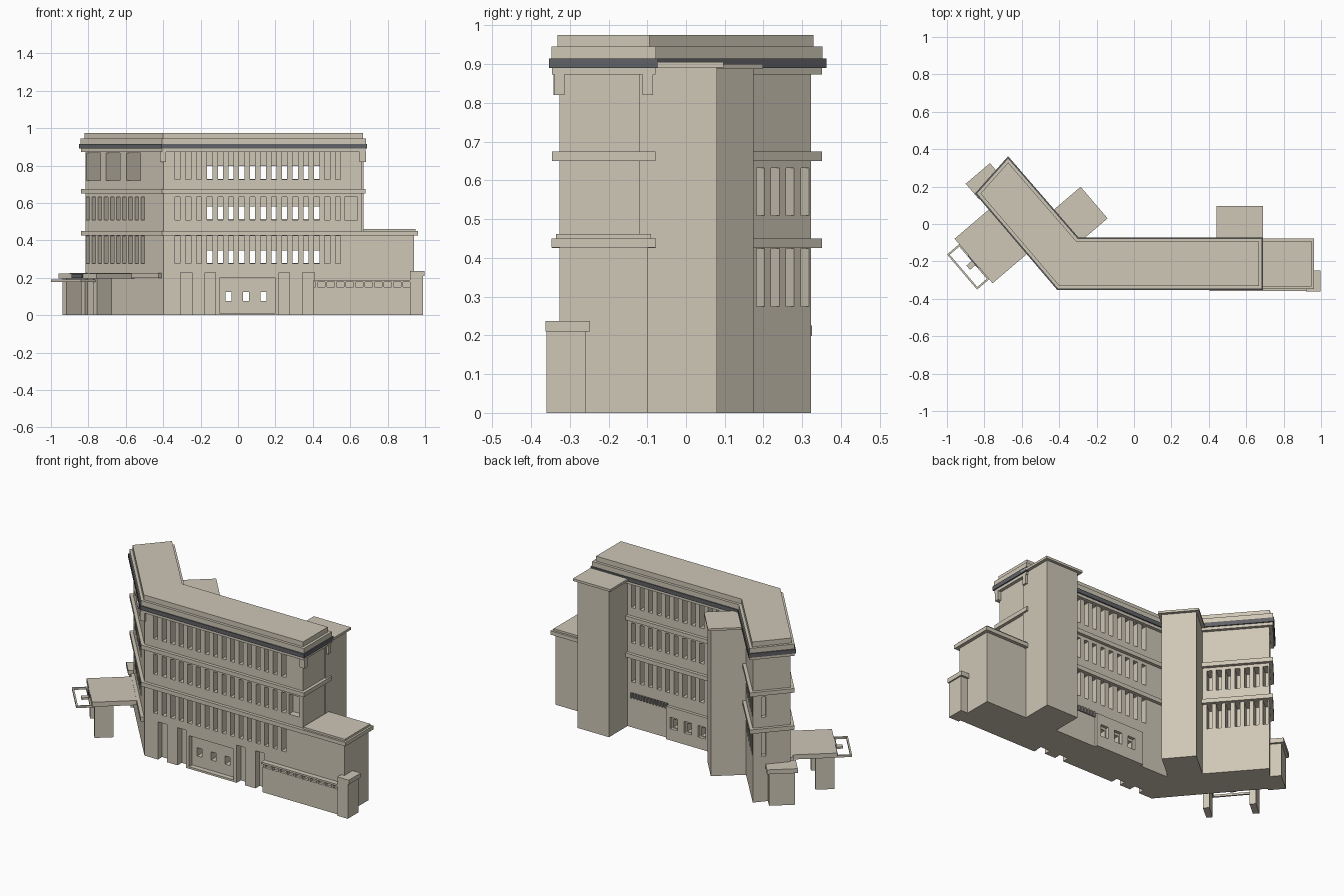
import bpy
import bmesh
import math
from mathutils import Matrix, Vector

cube = bpy.data.objects.get("Cube")
if cube:
    bpy.data.objects.remove(cube, do_unlink=True)


def material(name, rgb):
    m = bpy.data.materials.new(name)
    m.use_nodes = True
    m.diffuse_color = (*rgb, 1)
    m.node_tree.nodes["Principled BSDF"].inputs["Base Color"].default_value = (*rgb, 1)
    return m


STONE = material("warm stone", (0.62, 0.57, 0.47))
SLATE = material("slate grey", (0.12, 0.122, 0.135))

# Outline of the bent plan, and the local frame of the angled wing
PLAN = [Vector(p) for p in [(-0.41, -0.353), (0.69, -0.353), (0.69, -0.072),
                            (-0.297, -0.072), (-0.673, 0.362), (-0.85, 0.163)]]
ALONG = (PLAN[5] - PLAN[0]).normalized()
OUT = Vector((-ALONG.y, ALONG.x))
WING = Matrix(((ALONG.x, OUT.x, 0, PLAN[0].x), (ALONG.y, OUT.y, 0, PLAN[0].y),
               (0, 0, 1, 0), (0, 0, 0, 1)))
MAIN = Matrix.Identity(4)


def finish(name, bm, mat):
    bmesh.ops.recalc_face_normals(bm, faces=bm.faces)
    mesh = bpy.data.meshes.new(name)
    bm.to_mesh(mesh)
    bm.free()
    mesh.materials.append(mat)
    obj = bpy.data.objects.new(name, mesh)
    bpy.context.scene.collection.objects.link(obj)
    return obj


def boxes(name, specs, mat=STONE):
    """Each spec is frame, x range, y range, z range."""
    bm = bmesh.new()
    for frame, *ranges in specs:
        mid = Vector([(a + b) / 2 for a, b in ranges])
        size = [abs(b - a) for a, b in ranges]
        bmesh.ops.create_cube(bm, size=1, matrix=frame @ Matrix.Translation(mid)
                              @ Matrix.Diagonal((*size, 1)))
    return finish(name, bm, mat)


def slab(name, inset, z0, z1, mat=STONE):
    """Prism over the plan, moved inwards with mitred corners."""
    bm = bmesh.new()
    verts = []
    for i, p in enumerate(PLAN):
        a = (p - PLAN[i - 1]).normalized()
        b = (PLAN[(i + 1) % len(PLAN)] - p).normalized()
        na, nb = Vector((-a.y, a.x)), Vector((-b.y, b.x))
        q = p + (na + nb) * inset / (1 + na.dot(nb))
        verts.append(bm.verts.new((q.x, q.y, z0)))
    face = bm.faces.new(verts)
    ext = bmesh.ops.extrude_face_region(bm, geom=[face])
    bmesh.ops.translate(bm, vec=(0, 0, z1 - z0),
                        verts=[v for v in ext["geom"] if isinstance(v, bmesh.types.BMVert)])
    return finish(name, bm, mat)


def cut(obj, cutter):
    mod = obj.modifiers.new("cut", 'BOOLEAN')
    mod.operation = 'DIFFERENCE'
    mod.solver = 'EXACT'
    mod.object = cutter
    dg = bpy.context.evaluated_depsgraph_get()
    mesh = bpy.data.meshes.new_from_object(obj.evaluated_get(dg))
    obj.modifiers.clear()
    obj.data = mesh


def span(c, w):
    return (c - w / 2, c + w / 2)


# Main body and its stacked bands and cornice
FRONT, BACK = -0.327, -0.098
walls = slab("walls", 0.026, 0, 0.9)
slab("lower_band", 0.007, 0.425, 0.45)
slab("upper_band", 0.007, 0.65, 0.675)
slab("cornice_step", 0.007, 0.873, 0.89)
slab("cornice_stripe", 0, 0.89, 0.915, SLATE)
slab("parapet", 0.006, 0.915, 0.945)
slab("roof_cap", 0.022, 0.945, 0.975)

# Window recesses
ROWS = [(0.275, 0.424), (0.51, 0.632), (0.725, 0.872)]
recess, tunnel = [], []
for r, z in enumerate(ROWS):
    for i in range(16):
        x = span(-0.323 + i * 0.0572, 0.028)
        recess.append((MAIN, x, (FRONT - 0.05, FRONT + 0.06), z))
        if 3 <= i <= 13:
            recess.append((MAIN, x, (BACK - 0.06, BACK + 0.05), z))
            tunnel.append((MAIN, x, (FRONT - 0.06, BACK + 0.06),
                           (z[0] + 0.003, z[0] + 0.072)))
    if r < 2:
        for i in range(10):
            recess.append((WING, span(0.183 + i * 0.0505, 0.03), (-0.105, 0.03), z))
        for i in range(7):
            recess.append((WING, span(0.36 + i * 0.0507, 0.028), (-0.3, -0.165), z))
for u in (0.259, 0.427, 0.589):
    recess.append((WING, span(u, 0.115), (-0.125, 0.03), (0.72, 0.866)))
recess.append((MAIN, (0.57, 0.64), (FRONT - 0.05, FRONT + 0.04), ROWS[1]))

# Entrance recess with slots on both sides, and openings through the ground floor
recess.append((MAIN, (-0.1, 0.2), (FRONT - 0.05, FRONT + 0.03), (0.012, 0.2)))
for side in (-1, 1):
    for inner, outer in ((0.17, 0.226), (0.296, 0.358)):
        xs = sorted((0.05 + side * inner, 0.05 + side * outer))
        recess.append((MAIN, xs, (FRONT - 0.05, FRONT + 0.04), (-0.02, 0.228)))
for x in (-0.05, 0.043, 0.137):
    tunnel.append((MAIN, span(x, 0.032), (FRONT - 0.06, BACK + 0.06), (0.075, 0.125)))

annex = boxes("rear_ground_floor", [(MAIN, (-0.13, 0.19), (BACK - 0.01, -0.08), (0, 0.2))])
rear_cut = boxes("rear_cutter", [(MAIN, span(x, 0.05), (-0.14, 0), (0.07, 0.14))
                                 for x in (-0.05, 0.043, 0.137)])
recess_cut = boxes("recess_cutter", recess)
tunnel_cut = boxes("tunnel_cutter", tunnel)
cut(walls, recess_cut)
cut(walls, tunnel_cut)
cut(annex, rear_cut)
for c in (recess_cut, tunnel_cut, rear_cut):
    bpy.data.objects.remove(c, do_unlink=True)

# Rear strip of small vents
boxes("rear_vent_strip", [(MAIN, (0.19, 0.44), (BACK, BACK + 0.004), (0.18, 0.21))], SLATE)
boxes("rear_vent_bars", [(MAIN, span(0.2 + i * 0.021, 0.006), (BACK, BACK + 0.012),
                          (0.18, 0.21)) for i in range(12)])

# Corner brackets beneath the cornice
BZ = (0.82, 0.875)
boxes("cornice_brackets", [
    (MAIN, (-0.418, -0.386), (-0.342, -0.31), BZ),
    (MAIN, (0.65, 0.684), (-0.339, -0.313), BZ),
    (MAIN, (0.65, 0.684), (-0.112, -0.085), BZ)])

# Low end block with its roof and corner pier
boxes("end_block", [(MAIN, (0.6, 0.942), (FRONT, BACK), (0, 0.43))])
boxes("end_block_roof", [(MAIN, (0.67, 0.962), (-0.347, -0.078), (0.427, 0.45)),
                         (MAIN, (0.67, 0.95), (-0.335, -0.09), (0.45, 0.462))])
boxes("end_pier", [(MAIN, (0.92, 0.988), (-0.36, -0.26), (0, 0.212))])
boxes("end_pier_cap", [(MAIN, (0.92, 0.996), (-0.362, -0.248), (0.21, 0.237))])

# Front basement wall with ledge and small blocks
boxes("basement_wall", [(MAIN, (0.405, 0.942), (-0.345, -0.32), (0, 0.152))])
boxes("basement_ledge", [(MAIN, (0.405, 0.942), (-0.358, -0.32), (0.177, 0.188))])
boxes("basement_window_strip", [(MAIN, (0.405, 0.942), (-0.33, -0.32), (0.152, 0.177))])
boxes("ledge_blocks", [(MAIN, span(0.42 + i * 0.0507, 0.01), (-0.35, -0.32),
                        (0.152, 0.177)) for i in range(11)])

# Rear stair towers
boxes("straight_tower", [(MAIN, (0.46, 0.672), (-0.12, 0.08), (0, 0.893))])
boxes("straight_tower_cap", [(MAIN, (0.44, 0.69), (-0.12, 0.097), (0.892, 0.906))])
boxes("wing_tower", [(WING, (0.135, 0.322), (-0.435, -0.24), (0, 0.89))])
boxes("wing_tower_cap", [(WING, (0.117, 0.339), (-0.453, -0.24), (0.888, 0.901))])

# Pier on the wing end, and ledge along the wing base
boxes("wing_end_pier", [(WING, (0.64, 0.735), (-0.153, -0.01), (0, 0.2))])
boxes("wing_end_pier_cap", [(WING, (0.64, 0.75), (-0.166, 0.004), (0.198, 0.225))])
boxes("wing_base_ledge", [(WING, (0.03, 0.6), (-0.04, -0.006), (0.198, 0.225))])

# Canopy with two wall legs and an open frame
boxes("canopy_roof", [(WING, (0.252, 0.565), (-0.04, 0.24), (0.195, 0.223))])
boxes("canopy_legs", [(WING, u, (0.12, 0.225), (0, 0.2))
                      for u in ((0.265, 0.3), (0.517, 0.552))])
FZ = (0.178, 0.19)
boxes("canopy_frame",
      [(WING, (0.28, 0.527), n, FZ) for n in ((0.238, 0.248), (0.315, 0.325))]
      + [(WING, span(u, 0.01), (0.2, 0.32), FZ) for u in (0.285, 0.522)]
      + [(WING, span(0.4, 0.03), (0.2, 0.285), FZ)])
boxes("canopy_plate", [(WING, (0.365, 0.45), (0.238, 0.247), (0.198, 0.22))], SLATE)
